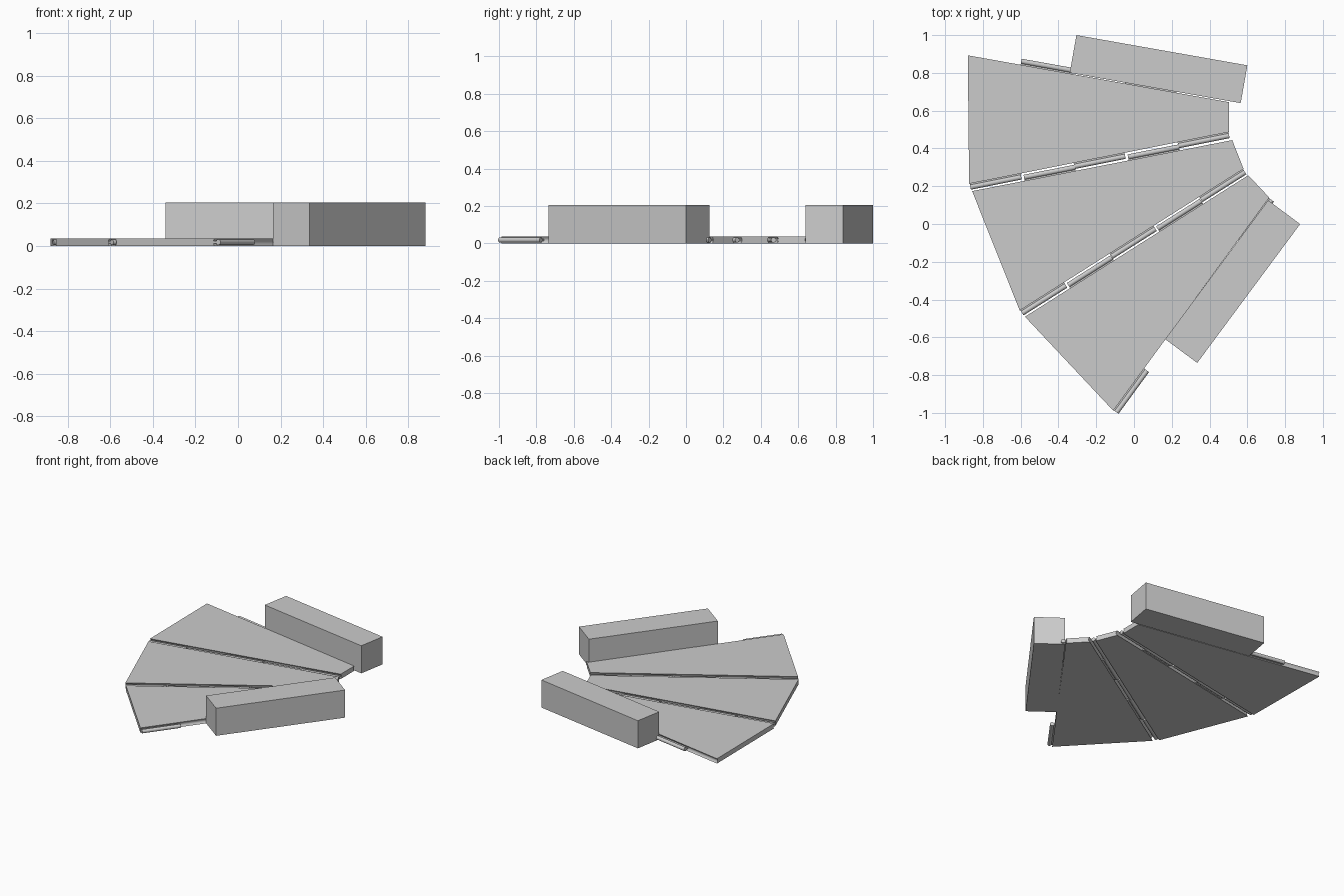
import bpy, bmesh, math
from mathutils import Vector, Matrix

cube = bpy.data.objects.get("Cube")
if cube:
    bpy.data.objects.remove(cube, do_unlink=True)

GREY = bpy.data.materials.new("plain_grey")
GREY.use_nodes = True
GREY.diffuse_color = (0.6, 0.6, 0.6, 1)
GREY.node_tree.nodes["Principled BSDF"].inputs["Base Color"].default_value = (0.6, 0.6, 0.6, 1)

THICK = 0.036     # panel thickness
GAP = 0.019       # panel edge to hinge axis
RADIUS = 0.0135   # knuckle radius
GROOVE = 0.009    # depth of the hollow along hinged edges
SEGMENTS = 5      # knuckle places per hinge


def finish(name, bm, smooth=False):
    bmesh.ops.recalc_face_normals(bm, faces=bm.faces)
    mesh = bpy.data.meshes.new(name)
    bm.to_mesh(mesh)
    bm.free()
    mesh.materials.append(GREY)
    obj = bpy.data.objects.new(name, mesh)
    bpy.context.collection.objects.link(obj)
    if smooth:
        bpy.ops.object.select_all(action='DESELECT')
        obj.select_set(True)
        bpy.context.view_layer.objects.active = obj
        bpy.ops.object.shade_smooth_by_angle(angle=math.radians(35))
    return obj


def loft(bm, rings):
    rows = [[bm.verts.new(p) for p in ring] for ring in rings]
    n = len(rows[0])
    for low, high in zip(rows, rows[1:]):
        for i in range(n):
            j = (i + 1) % n
            bm.faces.new((low[i], low[j], high[j], high[i]))
    bm.faces.new(rows[0][::-1])
    bm.faces.new(rows[-1])


def panel(name, corners):
    """Wedge panel; corners run outer A, inner A, inner B, outer B."""
    a0, a1, b1, b0 = [Vector((x, y, 0)) for x, y in corners]
    rings = []
    for k in range(7):
        t = k / 6
        d = GROOVE * math.sin(math.pi * t)
        up = Vector((0, 0, THICK * t))
        outer = (b0 - a0).normalized() * d
        inner = (b1 - a1).normalized() * d
        rings.append([a0 + outer + up, a1 + inner + up, b1 - inner + up, b0 - outer + up])
    bm = bmesh.new()
    loft(bm, rings)
    finish(name, bm, True)


def knuckles(name, start, end, places, side):
    """Hinge barrels with a thin web back into the panel edge."""
    start, end = Vector((*start, 0)), Vector((*end, 0))
    along = (end - start).normalized()
    out = Vector((-along.y, along.x, 0)) * side
    step = (end - start).length / SEGMENTS
    mid = Vector((0, 0, THICK / 2))
    bm = bmesh.new()
    for place in places:
        p = start + along * (step * place + 0.003) + mid
        q = start + along * (step * (place + 1) - 0.003) + mid
        rings = []
        for c in (p, q):
            axis = c + out * GAP
            rings.append([axis + (out * math.cos(a) + Vector((0, 0, math.sin(a)))) * RADIUS
                          for a in (math.tau * i / 16 for i in range(16))])
        loft(bm, rings)
        web = Vector((0, 0, 0.005))
        loft(bm, [[c - out * 0.012 - web, c + out * GAP - web,
                   c + out * GAP + web, c - out * 0.012 + web] for c in (p, q)])
    finish(name, bm, True)


def block(name, centre, length, width, height, angle):
    bm = bmesh.new()
    bmesh.ops.create_cube(bm, size=1)
    bmesh.ops.transform(bm, verts=bm.verts, matrix=(
        Matrix.Translation((*centre, height / 2)) @ Matrix.Rotation(angle, 4, 'Z')
        @ Matrix.Diagonal((length, width, height, 1))))
    finish(name, bm)


# Folding wedge panels with interlocking hinge knuckles
PANELS = {
    "back": [(-0.88, 0.893), (0.503, 0.645), (0.503, 0.487), (-0.873, 0.213)],
    "middle": [(-0.857, 0.174), (0.52, 0.444), (0.58, 0.292), (-0.605, -0.458)],
    "front": [(-0.577, -0.491), (0.605, 0.258), (0.716, 0.14), (-0.11, -0.988)],
}
for label, corners in PANELS.items():
    panel(label + "_panel", corners)
    a0, a1, b1, b0 = corners
    knuckles(label + "_panel_even_knuckles", a0, a1, (1, 3), 1)
    knuckles(label + "_panel_odd_knuckles", b0, b1, (0, 2, 4), -1)

# Raised end blocks
block("back_block", (0.13, 0.82), 0.919, 0.203, 0.205, math.atan2(-0.16, 0.905))
block("front_block", (0.5225, -0.305), 0.915, 0.211, 0.205, math.atan2(0.735, 0.545))
